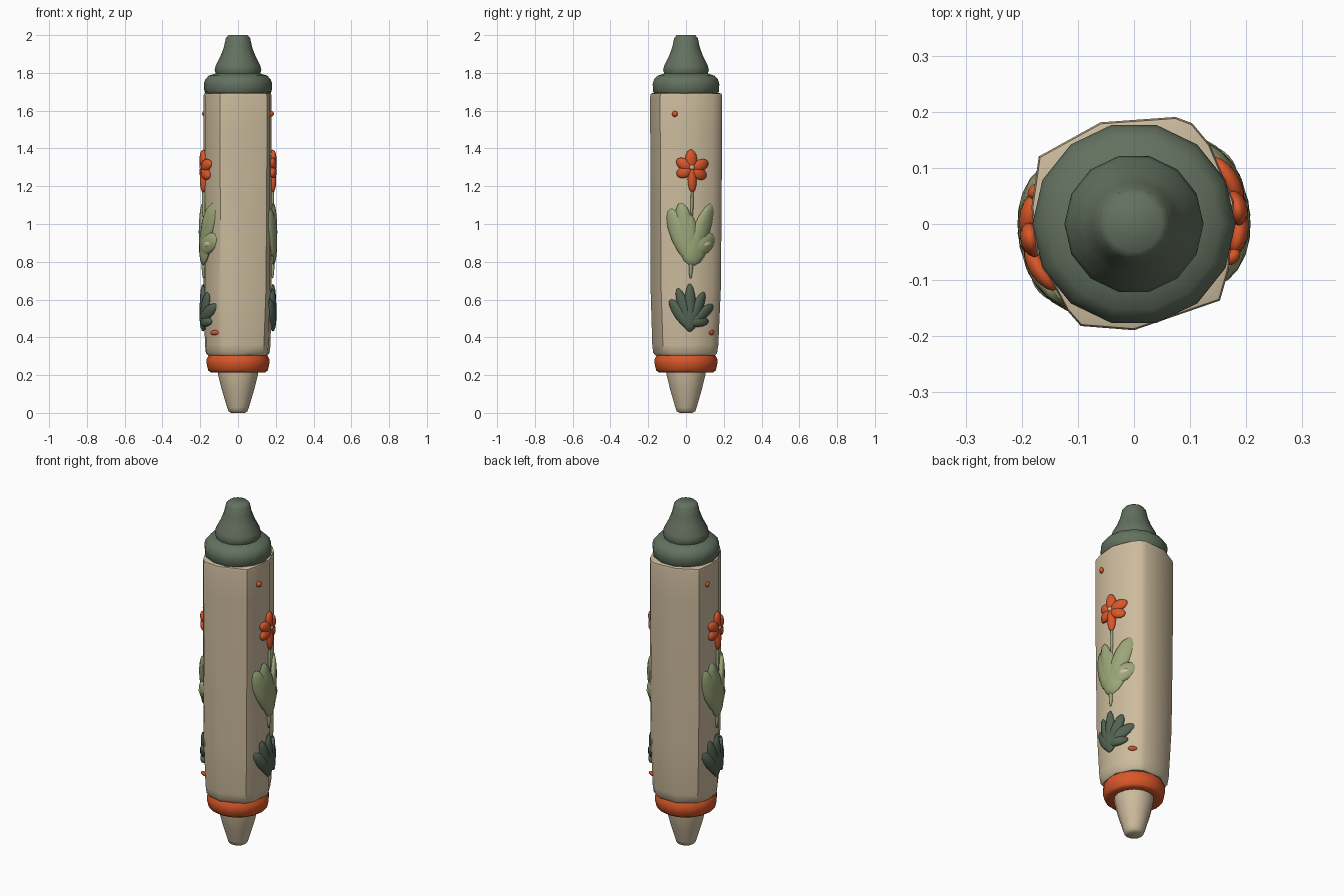
import bpy, bmesh, math
from mathutils import Vector

if "Cube" in bpy.data.objects:
    bpy.data.objects.remove(bpy.data.objects["Cube"])


def material(name, rgb):
    m = bpy.data.materials.new(name)
    m.diffuse_color = (*rgb, 1)
    m.use_nodes = True
    m.node_tree.nodes["Principled BSDF"].inputs["Base Color"].default_value = m.diffuse_color
    return m


CREAM = material("cream", (0.61, 0.50, 0.34))
CAP = material("cap green", (0.125, 0.165, 0.115))
DARK = material("dark leaf green", (0.085, 0.125, 0.085))
LIGHT = material("light leaf green", (0.33, 0.38, 0.19))
ORANGE = material("orange", (0.70, 0.095, 0.022))


def finish(bm, name, mat, angle=50):
    bmesh.ops.recalc_face_normals(bm, faces=bm.faces)
    me = bpy.data.meshes.new(name)
    bm.to_mesh(me)
    bm.free()
    me.materials.append(mat)
    ob = bpy.data.objects.new(name, me)
    bpy.context.collection.objects.link(ob)
    bpy.ops.object.select_all(action='DESELECT')
    ob.select_set(True)
    bpy.context.view_layer.objects.active = ob
    bpy.ops.object.shade_smooth_by_angle(angle=math.radians(angle))
    return ob


def loft(name, rings, mat, angle=50):
    """Skin equal-length rings of points and close both ends."""
    bm = bmesh.new()
    rows = [[bm.verts.new(p) for p in ring] for ring in rings]
    n = len(rows[0])
    for a, b in zip(rows, rows[1:]):
        for i in range(n):
            j = (i + 1) % n
            bm.faces.new((a[i], a[j], b[j], b[i]))
    bm.faces.new(rows[0][::-1])
    bm.faces.new(rows[-1])
    return finish(bm, name, mat, angle)


def turned(name, profile, mat, n=14):
    rings = [[(r * math.cos(2 * math.pi * i / n), r * math.sin(2 * math.pi * i / n), z)
              for i in range(n)] for r, z in profile]
    return loft(name, rings, mat)


# Nib, ring and stepped cap
turned("nib", [(0.035, 0), (0.05, 0.008), (0.058, 0.03), (0.085, 0.12),
               (0.105, 0.20), (0.108, 0.24)], CREAM)
turned("nib_ring", [(0.10, 0.222), (0.145, 0.215), (0.158, 0.225), (0.166, 0.26),
                    (0.166, 0.285), (0.155, 0.305), (0.10, 0.308)], ORANGE, 16)
turned("cap", [(0.165, 1.685), (0.178, 1.70), (0.181, 1.74), (0.174, 1.765),
               (0.155, 1.785), (0.118, 1.797), (0.124, 1.815), (0.118, 1.84),
               (0.092, 1.89), (0.075, 1.935), (0.064, 1.985), (0.050, 2.0)], CAP, 14)

# Hand-shaped barrel: irregular section, rounder toward the nib
SECTION = [(0.178, 0.04), (0.136, 0.143), (0.105, 0.182), (0.075, 0.193),
           (-0.06, 0.182), (-0.172, 0.122), (-0.183, 0.03), (-0.174, -0.05),
           (-0.12, -0.155), (-0.096, -0.184), (0, -0.19), (0.155, -0.138), (0.17, -0.08)]


def section(z, scale, roundness):
    ring = []
    for x, y in SECTION:
        p = Vector((x, y))
        p = p.lerp(p.normalized() * 0.183, roundness) * scale
        ring.append((p.x, p.y, z))
    return ring


loft("barrel", [section(0.305, 0.88, 0.8), section(0.318, 0.94, 0.8),
                section(0.36, 0.965, 0.7), section(0.65, 1.0, 0.4),
                section(1.1, 1.0, 0.2), section(1.5, 1.0, 0.1),
                section(1.675, 1.0, 0.1), section(1.69, 0.985, 0.1),
                section(1.694, 0.92, 0.2)], CREAM, 35)


def relief(name, side, lobes, mat, base=0.188, depth=0.02):
    """Squashed lobes (y0, z0, y1, z1, width) wrapped round the barrel."""
    bm = bmesh.new()
    for y0, z0, y1, z1, width in lobes:
        new = bmesh.ops.create_uvsphere(bm, u_segments=14, v_segments=8, radius=1)["verts"]
        a, b = Vector((y0, z0)), Vector((y1, z1))
        along = (b - a) / 2
        across = Vector((-along.y, along.x)).normalized() * width / 2
        for v in new:
            p = (a + b) / 2 + along * v.co.x + across * v.co.y
            r = base + depth * v.co.z
            x = math.sqrt(max(r * r - p.x * p.x, 0.0001))
            v.co = (side * x, side * p.x, p.y)
    return finish(bm, name, mat, 60)


FLOWER = [(0.032, 1.29, 0.032 + 0.09 * math.cos(math.radians(a)),
           1.30 + 0.095 * math.sin(math.radians(a)), 0.062)
          for a in (18, 95, 155, 205, 325)] + [(0.032, 1.31, 0.034, 1.165, 0.048)]
BROAD_LEAF = [(0.04, 0.79, -0.088, 1.08, 0.11), (0.03, 0.80, -0.03, 1.115, 0.10),
              (0.03, 0.81, 0.005, 1.06, 0.10), (0.02, 0.82, 0.14, 1.11, 0.09),
              (0.02, 0.84, 0.155, 0.94, 0.10), (0.03, 0.78, 0.05, 0.98, 0.14)]
FAN_LEAF = [(0.03, 0.44, -0.085, 0.60, 0.065), (0.025, 0.45, -0.045, 0.66, 0.06),
            (0.025, 0.45, 0.02, 0.685, 0.06), (0.02, 0.46, 0.095, 0.64, 0.058),
            (0.02, 0.47, 0.148, 0.575, 0.058), (0.01, 0.48, 0.12, 0.485, 0.055),
            (0.02, 0.43, 0.02, 0.58, 0.08)]

# The same spray of flower and leaves on both sides, half a turn apart
for side, label in ((1, "right"), (-1, "left")):
    relief(label + "_flower", side, FLOWER, ORANGE, 0.187, 0.018)
    relief(label + "_flower_centre", side, [(0.018, 1.30, 0.046, 1.30, 0.028)],
           CREAM, 0.195, 0.012)
    relief(label + "_broad_leaf", side, BROAD_LEAF, LIGHT)
    relief(label + "_leaf_eye", side, [(0.09, 0.885, 0.135, 0.90, 0.03)], CREAM, 0.2, 0.009)
    relief(label + "_fan_leaf", side, FAN_LEAF, DARK, 0.186, 0.018)
    relief(label + "_stem", side, [(0.034, 1.22, 0.03, 1.02, 0.016),
                                   (0.028, 0.85, 0.024, 0.71, 0.022)], LIGHT, 0.184, 0.01)
    # Scattered buds
    relief(label + "_buds", side, [(-0.074, 1.583, -0.044, 1.583, 0.032),
                                   (0.122, 0.42, 0.152, 0.43, 0.026)], ORANGE, 0.184, 0.014)
